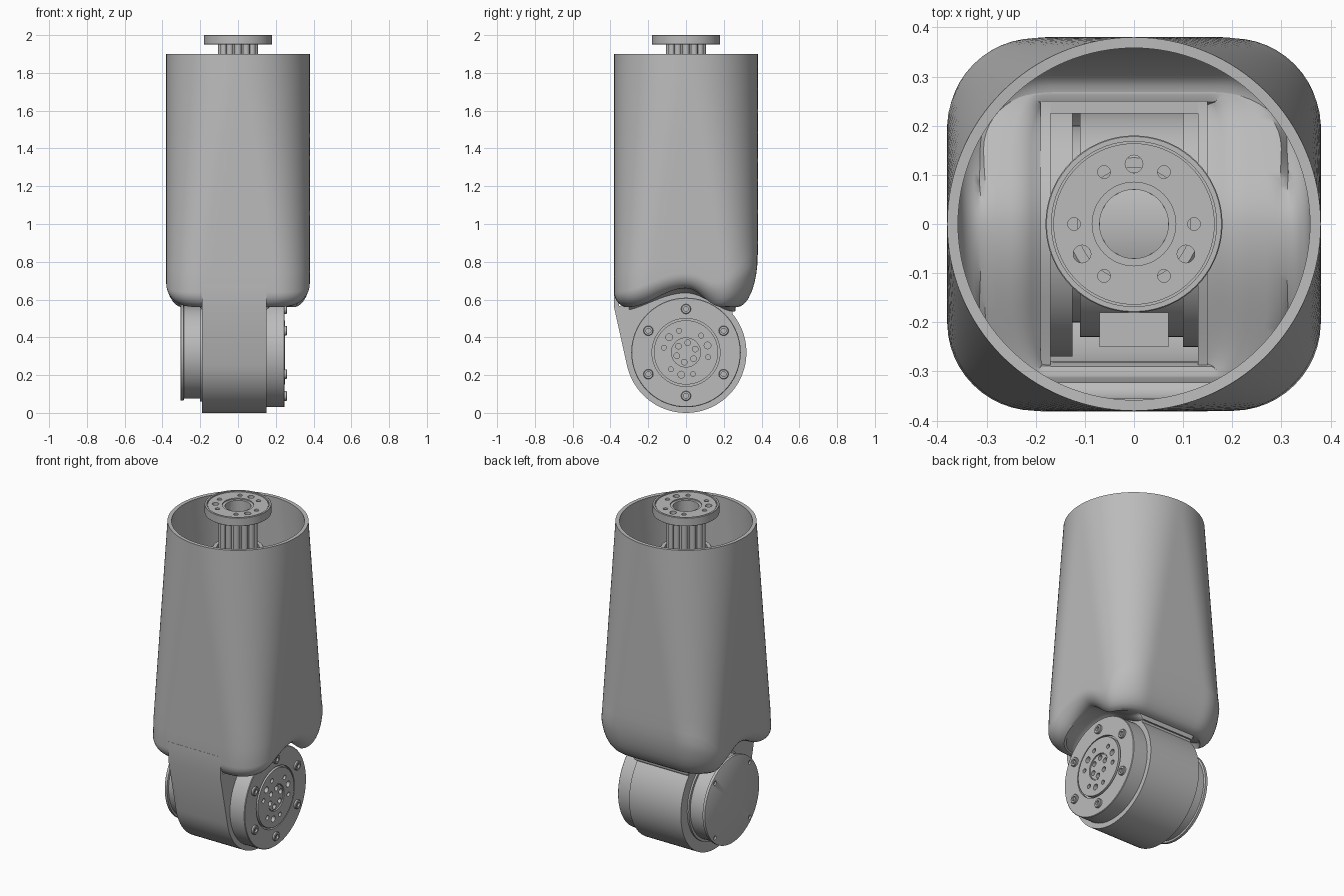
import bpy
import bmesh
from math import sin, cos, pi, radians, sqrt
from mathutils import Vector

cube = bpy.data.objects.get("Cube")
if cube:
    bpy.data.objects.remove(cube)

grey = bpy.data.materials.new("satin_grey")
grey.use_nodes = True
GREY = (0.5, 0.5, 0.5, 1)
grey.diffuse_color = GREY
grey.node_tree.nodes["Principled BSDF"].inputs["Base Color"].default_value = GREY

KNEE = Vector((0, 0, 0.32))      # axis of the joint
SLOT_L, SLOT_R = -0.19, 0.15     # sides of the joint barrel
HALF, TOP = 0.38, 1.9


def finish(ob, angle=35):
    """Apply modifiers, then smooth while keeping sharp edges."""
    bpy.ops.object.select_all(action="DESELECT")
    ob.select_set(True)
    bpy.context.view_layer.objects.active = ob
    for mod in list(ob.modifiers):
        bpy.ops.object.modifier_apply(modifier=mod.name)
    bpy.ops.object.shade_smooth_by_angle(angle=radians(angle))
    return ob


def grid(name, rows, close_rows=False, recalc=True):
    """Skin rows of points; each row is a closed loop."""
    bm = bmesh.new()
    vs = [[bm.verts.new(p) for p in row] for row in rows]
    n = len(rows[0])
    for j in range(len(rows) - (not close_rows)):
        a, b = vs[j], vs[(j + 1) % len(rows)]
        for i in range(n):
            k = (i + 1) % n
            bm.faces.new((a[i], b[i], b[k], a[k]))
    bmesh.ops.remove_doubles(bm, verts=bm.verts, dist=0.0004)
    if recalc:
        bmesh.ops.recalc_face_normals(bm, faces=bm.faces)
    me = bpy.data.meshes.new(name)
    bm.to_mesh(me)
    bm.free()
    me.materials.append(grey)
    ob = bpy.data.objects.new(name, me)
    bpy.context.collection.objects.link(ob)
    return ob


def lathe(name, profile, axis="z", at=(0, 0, 0), steps=72):
    """Turn a closed (radius, height) profile about the z or x axis."""
    rows = []
    for s in range(steps):
        c, d = cos(2 * pi * s / steps), sin(2 * pi * s / steps)
        pts = [(r * c, r * d, h) if axis == "z" else (h, r * c, r * d) for r, h in profile]
        rows.append([Vector(p) + Vector(at) for p in pts])
    return grid(name, rows, close_rows=True)


def rod(name, r, h0, h1, axis="z", at=(0, 0, 0), steps=72):
    return lathe(name, [(0, h0), (r, h0), (r, h1), (0, h1)], axis, at, steps)


def around(r, degrees, axis="z"):
    a = radians(degrees)
    return Vector((r * cos(a), r * sin(a), 0) if axis == "z" else (0, r * cos(a), r * sin(a)))


def drill(ob, holes, h0, h1, axis, centre=Vector()):
    """Cut round holes given as (circle radius, angle, hole radius)."""
    parts = [rod("hole_cutter", r, h0, h1, axis, centre + around(R, a, axis), 20)
             for R, a, r in holes]
    bpy.ops.object.select_all(action="DESELECT")
    for p in parts:
        p.select_set(True)
    bpy.context.view_layer.objects.active = parts[0]
    bpy.ops.object.join()
    parts[0].hide_render = True
    mod = ob.modifiers.new("holes", "BOOLEAN")
    mod.operation, mod.solver, mod.object = "DIFFERENCE", "EXACT", parts[0]
    finish(ob)
    bpy.data.objects.remove(parts[0])


def prism(name, outline, x0, x1):
    """Solid slab from a (y, z) outline."""
    ob = grid(name, [[(x, y, z) for y, z in outline] for x in (x0, x1)], recalc=False)
    bm = bmesh.new()
    bm.from_mesh(ob.data)
    bmesh.ops.holes_fill(bm, edges=bm.edges)
    bmesh.ops.recalc_face_normals(bm, faces=bm.faces)
    bm.to_mesh(ob.data)
    bm.free()
    return finish(ob)


def smooth(t):
    t = min(max(t, 0), 1)
    return t * t * (3 - 2 * t)


def arch(y):
    """Height of the underside of the shell."""
    t = y / 0.38 if y < 0 else y / 0.27
    return 0.56 + 0.05 * (1 + cos(pi * min(max(t, -1), 1)))


def rounded_square(a, r):
    """Point at angle a on a rounded square with corner radius r."""
    c, u, v = HALF - r, abs(cos(a)), abs(sin(a))
    big, small = max(u, v), min(u, v)
    if small / big * HALF <= c:
        t = HALF / big
    else:
        t = c * (u + v) + sqrt(max(0, (c * (u + v)) ** 2 - 2 * c * c + r * r))
    return t * cos(a), t * sin(a)


# Shell: round at the rim, rounded square below, arched underside with a slot
def shell_row(kind, t):
    row = []
    for i in range(128):
        a = 2 * pi * i / 128
        x, y = rounded_square(a, 0.18)
        back = smooth((y / HALF - 0.3) / 0.7)
        rise = 0.08 + 0.2 * back
        start = arch(y) + rise
        if kind == "wall":
            z = TOP + (start - TOP) * t
            x, y = rounded_square(a, HALF - 0.2 * min((TOP - z) / 1.2, 1))
        else:
            e = 1 - cos((t if kind == "round" else 1) * pi / 2)
            x *= 1 - e * 0.07 / HALF
            y *= 1 - e * (0.07 + (0.04 if y > 0 else 0)) / HALF
            z = start - rise * sin((t if kind == "round" else 1) * pi / 2)
            if kind == "floor":
                x += (min(max(x, SLOT_L), SLOT_R) - x) * t
                y += (min(max(y, -0.30), 0.26) - y) * t
                z = arch(y) - 0.025 * smooth((t - 0.6) / 0.4)
        row.append((x, y, z))
    return row


rows = [shell_row("wall", k / 12) for k in range(13)]
rows += [shell_row("round", k / 8) for k in range(1, 9)]
rows += [shell_row("floor", k / 8) for k in range(1, 9)]
shell = grid("outer_shell", rows, recalc=False)
mod = shell.modifiers.new("wall", "SOLIDIFY")
mod.thickness, mod.offset = 0.022, -1
finish(shell, 40)

# Joint barrel: curved band plus two side walls
arc = [(cos(radians(a)), sin(radians(a))) for a in range(192, 401, 4)]
outer = [(-0.381, 0.68), (-0.381, 0.56)] + [(0.32 * c, 0.32 + 0.32 * s) for c, s in arc] + [(0.25, 0.58)]
inner = [(-0.355, 0.68), (-0.355, 0.56)] + [(0.295 * c, 0.32 + 0.295 * s) for c, s in arc] + [(0.225, 0.58)]
prism("barrel_band", outer + inner[::-1], SLOT_L, SLOT_R)
crown = [(y / 20, arch(y / 20) + 0.005) for y in range(4, -8, -1)]
for name, x0, x1 in (("barrel_wall_right", SLOT_L, SLOT_L + 0.02), ("barrel_wall_left", SLOT_R - 0.02, SLOT_R)):
    prism(name, outer[1:] + crown, x0, x1)

# Motor inside the barrel
finish(lathe("joint_motor", [(0, -0.17), (0.27, -0.17), (0.27, -0.125), (0.2, -0.125), (0.2, -0.11),
                             (0.23, -0.11), (0.23, 0.1), (0.25, 0.1), (0.25, 0.135), (0, 0.135)], "x", KNEE))
prism("motor_connector", [(-0.25, 0.36), (-0.18, 0.36), (-0.18, 0.5), (-0.25, 0.5)], -0.07, 0.07)

# Plain end cap on the -x side
cap = lathe("end_cap", [(0, -0.185), (0.26, -0.185), (0.26, -0.2), (0.245, -0.2), (0.245, -0.285),
                        (0.255, -0.288), (0.255, -0.303), (0.252, -0.305), (0, -0.305)], "x", KNEE)
drill(cap, [(0.23, 45 + 90 * k, 0.012) for k in range(4)], -0.32, -0.295, "x", KNEE)


def bolt_circle(R, first):
    """Six small holes and three large dowel holes."""
    return [(R, first + 60 * k, 0.013) for k in range(6)] + \
           [(R, first + 90 + 120 * k, 0.018) for k in range(3)]


# Output disc on the +x side
disc = lathe("output_disc", [(0, 0.14), (0.29, 0.14), (0.29, 0.243), (0.287, 0.246), (0.18, 0.246),
                             (0.18, 0.23), (0.17, 0.23), (0.17, 0.25), (0.077, 0.25), (0.077, 0.24),
                             (0.073, 0.24), (0.073, 0.246), (0, 0.246)], "x", KNEE)
drill(disc, bolt_circle(0.12, 48) + [(0.052, 20 + 60 * k, 0.015) for k in range(6)], 0.22, 0.27, "x", KNEE)
for k in range(6):
    finish(lathe(f"disc_bolt_{k + 1}", [(0, 0.24), (0.026, 0.24), (0.026, 0.256), (0.023, 0.259),
                                        (0.013, 0.259), (0.013, 0.248), (0, 0.248)],
                 "x", KNEE + around(0.23, 30 + 60 * k, "x"), 24))

# Upper flange on its ribbed tube
flange = lathe("top_flange", [(0.07, 1.95), (0.178, 1.95), (0.18, 1.952), (0.18, 1.998), (0.178, 2.0),
                              (0.168, 2.0), (0.168, 1.985), (0.164, 1.985), (0.164, 1.995), (0.085, 1.995),
                              (0.085, 1.988), (0.07, 1.988)])
drill(flange, bolt_circle(0.122, 0), 1.9, 2.1, "z")
finish(lathe("flange_tube", [(0.07, 1.7), (0.086, 1.7), (0.086, 1.955), (0.07, 1.955)]))
for k in range(12):
    finish(rod(f"tube_rib_{k + 1}", 0.018, 1.72, 1.955, "z", around(0.087, 30 * k), 16))
housing = lathe("upper_motor_housing", [(0.07, 1.5), (0.13, 1.5), (0.14, 1.51), (0.14, 1.735), (0.135, 1.74),
                                        (0.115, 1.74), (0.115, 1.72), (0.07, 1.72)])
finish(housing)
